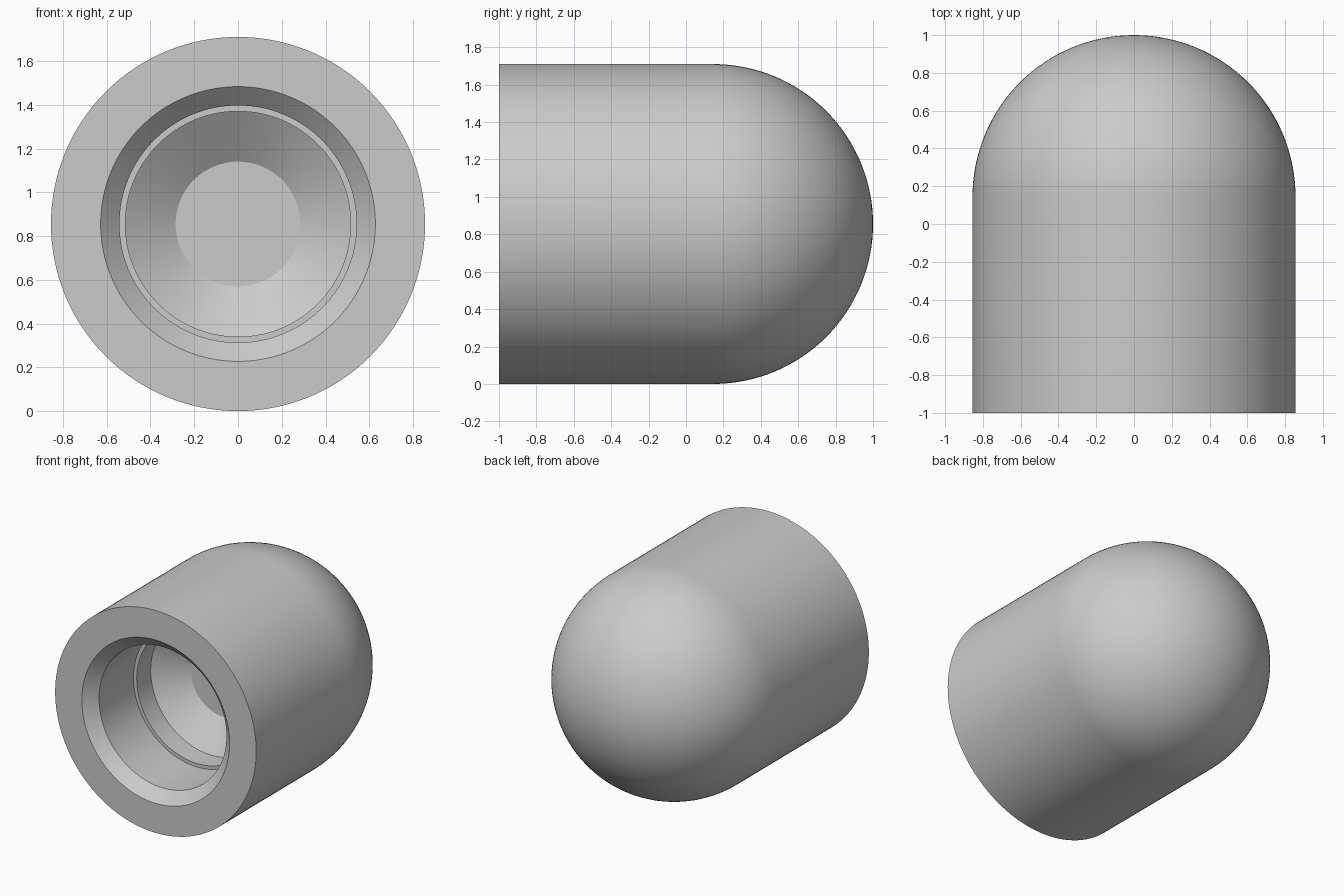
import bpy
import bmesh
import math
from mathutils import Vector

cube = bpy.data.objects.get("Cube")
if cube:
    bpy.data.objects.remove(cube, do_unlink=True)

RADIUS = 0.855
FRONT = -1.0
DOME_START = 1.0 - RADIUS
SEGMENTS = 128
DOME_STEPS = 32

# Plain grey material
grey = bpy.data.materials.new("plain_grey")
grey.use_nodes = True
colour = (0.6, 0.6, 0.6, 1.0)
grey.diffuse_color = colour
grey.node_tree.nodes["Principled BSDF"].inputs["Base Color"].default_value = colour

# Stepped blind hole as (radius, depth from the front face), from its floor outward
hole = [(0, 0.835), (0.285, 0.835), (0.515, 0.675), (0.515, 0.505),
        (0.542, 0.505), (0.542, 0.086), (0.628, 0)]
profile = [(r, FRONT + depth) for r, depth in hole]

# Straight outer wall, then the round dome
profile.append((RADIUS, FRONT))
for i in range(DOME_STEPS + 1):
    a = math.pi / 2 * i / DOME_STEPS
    profile.append((RADIUS * math.cos(a), DOME_START + RADIUS * math.sin(a)))

# Turn the profile around the lengthwise axis
bm = bmesh.new()
verts = [bm.verts.new((r, y, RADIUS)) for r, y in profile]
edges = [bm.edges.new(pair) for pair in zip(verts, verts[1:])]
bmesh.ops.spin(bm, geom=verts + edges, cent=Vector((0, 0, RADIUS)),
               axis=Vector((0, 1, 0)), angle=math.tau, steps=SEGMENTS)
bmesh.ops.remove_doubles(bm, verts=bm.verts, dist=0.0001)
bmesh.ops.recalc_face_normals(bm, faces=bm.faces)

mesh = bpy.data.meshes.new("domed_cap")
bm.to_mesh(mesh)
bm.free()
mesh.materials.append(grey)
cap = bpy.data.objects.new("domed_cap", mesh)
bpy.context.collection.objects.link(cap)

# Smooth curved walls, crisp rims
bpy.ops.object.select_all(action='DESELECT')
cap.select_set(True)
bpy.context.view_layer.objects.active = cap
bpy.ops.object.shade_smooth_by_angle(angle=math.radians(30))
